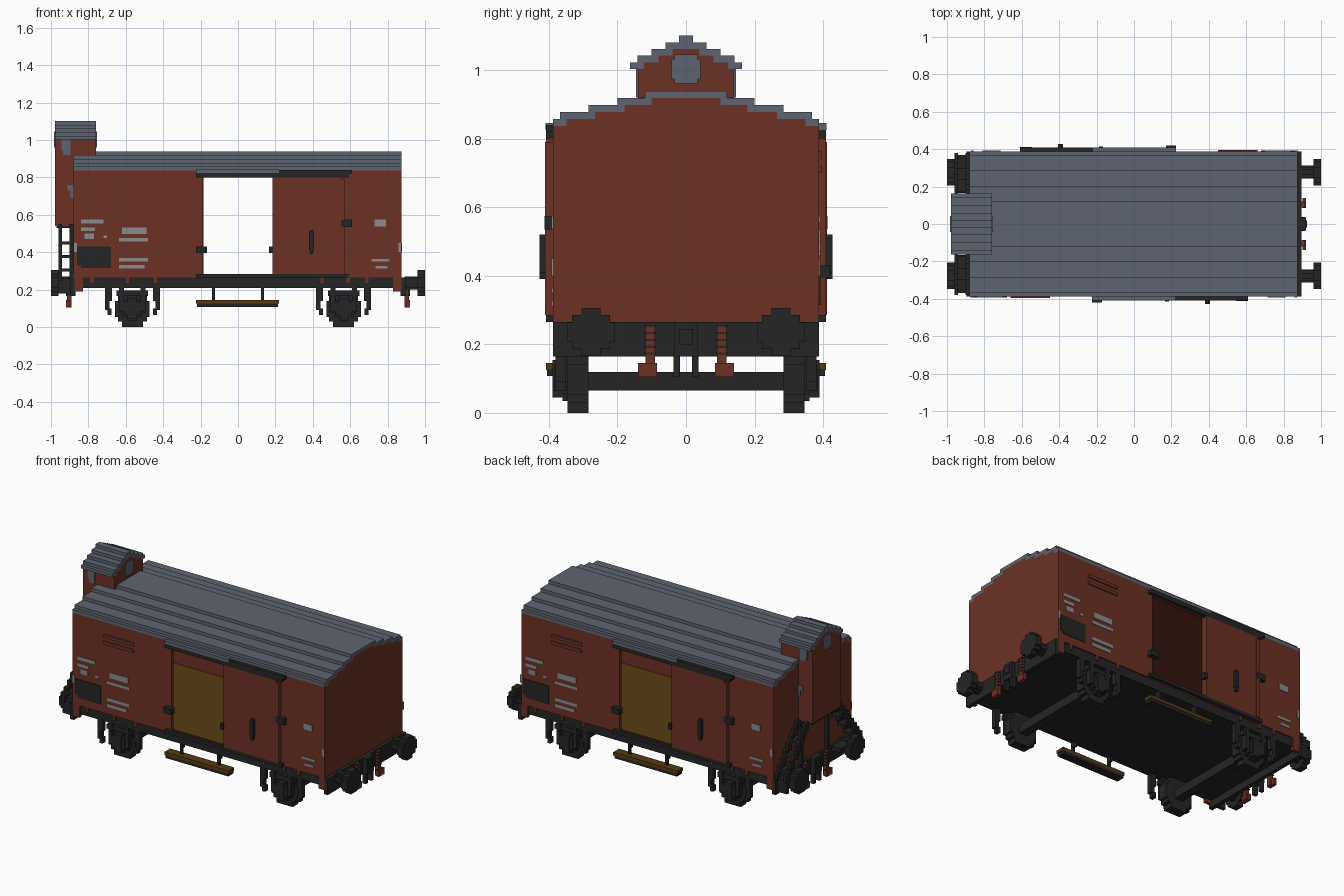
import bpy, bmesh

cube = bpy.data.objects.get("Cube")
if cube:
    bpy.data.objects.remove(cube, do_unlink=True)


def material(name, rgb):
    lin = [((c / 255 + 0.055) / 1.055) ** 2.4 for c in rgb] + [1.0]
    m = bpy.data.materials.new(name)
    m.use_nodes = True
    m.diffuse_color = lin
    m.node_tree.nodes["Principled BSDF"].inputs["Base Color"].default_value = lin
    return m


RED = material("oxide_red", (108, 49, 37))
GREY = material("slate_grey", (95, 100, 112))
BLACK = material("iron_black", (37, 37, 37))
WOOD = material("plank_brown", (86, 59, 18))
PALE = material("marking_grey", (140, 140, 140))

# Symmetry: sign pairs (x, y) for the copies of each box
ONE = [(1, 1)]
ROT = [(1, 1), (-1, -1)]
MX = [(1, 1), (-1, 1)]
MY = [(1, 1), (1, -1)]
MXY = [(1, 1), (-1, 1), (1, -1), (-1, -1)]


def part(name, mat, boxes, sym=ONE):
    """One object made of boxes (x0, x1, y0, y1, z0, z1) plus symmetric copies."""
    bm = bmesh.new()
    for x0, x1, y0, y1, z0, z1 in boxes:
        for sx, sy in sym:
            geo = bmesh.ops.create_cube(bm, size=1)
            for v in geo["verts"]:
                v.co = (sx * ((x0 + x1) / 2 + v.co.x * (x1 - x0)),
                        sy * ((y0 + y1) / 2 + v.co.y * (y1 - y0)),
                        (z0 + z1) / 2 + v.co.z * (z1 - z0))
    bmesh.ops.recalc_face_normals(bm, faces=bm.faces)
    me = bpy.data.meshes.new(name)
    bm.to_mesh(me)
    bm.free()
    me.materials.append(mat)
    ob = bpy.data.objects.new(name, me)
    bpy.context.collection.objects.link(ob)
    return ob


def disc(axis, a0, a1, c, z, r, steps=((1, .4), (.8, .7), (.4, 1))):
    """Blocky disc along an axis, from overlapping boxes."""
    out = []
    for w, h in steps:
        across = (c - w * r, c + w * r)
        along = (a0, a1)
        pair = along + across if axis == "x" else across + along
        out.append(pair + (z - h * r, z + h * r))
    return out


def stepped_roof(name, x0, x1, widths, z0, h):
    """Grey stair-stepped covering over a red core that fills the gables."""
    grey, red = [], []
    for i, w in enumerate(widths):
        z = z0 + i * h
        if i == len(widths) - 1:
            grey.append((x0, x1, -w, w, z, z + h))
        else:
            inner = widths[i + 1] - .02
            grey += [(x0, x1, inner, w, z, z + h), (x0, x1, -w, -inner, z, z + h)]
            if inner > .005:
                red.append((x0, x1, -inner, inner, z, z + h))
    part(name, GREY, grey)
    part(name + "_core", RED, red)


# Wagon body
X0, X1, W = -.88, .873, .388
part("end_walls", RED, [(X0, X0 + .02, -W, W, .265, .837), (X1 - .02, X1, -W, W, .265, .837)])
part("side_walls", RED, [
    (X0 + .02, -.19, -W, -W + .02, .265, .837),
    (.185, X1 - .02, -W, -W + .02, .265, .837),
    (-.19, .185, -W, -W + .02, .80, .837)])
part("side_walls_back", RED, [
    (X0 + .02, -.185, W - .02, W, .265, .837),
    (.19, X1 - .02, W - .02, W, .265, .837),
    (-.185, .19, W - .02, W, .80, .837)])
part("corner_feet", RED, [(.83, .873, .368, W, .19, .265)], MXY)
part("floor", WOOD, [(-.86, .853, -.368, .368, .265, .28)])
stepped_roof("roof", X0, X1, [W, .368, .285, .20, .12], .837, .0205)

# Sliding doors and their fittings
part("sliding_door", RED, [(.185, .555, -.408, -W, .285, .80)], ROT)
part("door_edge", RED, [(.545, .57, -.412, -W, .285, .79)], ROT)
part("door_handle", BLACK, [(.38, .405, -.428, -.408, .41, .51), (.385, .4, -.428, -.4, .39, .52)], ROT)
part("door_latches", BLACK, [
    (.55, .61, -.413, -W, .535, .575),
    (-.225, -.17, -.42, -W, .395, .43),
    (.165, .188, -.415, -W, .395, .43)], ROT)
part("door_rails", BLACK, [
    (-.225, .59, -.408, -W, .80, .825),
    (.22, .61, -.408, -W, .82, .84),
    (-.225, .59, -.408, -W, .265, .285)], ROT)
part("door_hood", GREY, [(-.225, .22, -.41, -W, .825, .845)], ROT)

# Side panels and plain marking patches
part("dark_panel", BLACK, [
    (-.86, -.68, -.392, -W, .33, .43), (-.84, -.68, -.392, -W, .315, .43)], ROT)
part("vent_slats", RED, [
    (-.66, -.45, -.396, -W, .70, .72), (-.66, -.45, -.396, -W, .742, .762)], ROT)
patches = [(-.84, -.72, .555, .575), (-.84, -.765, .513, .533), (-.82, -.77, .47, .50),
           (-.72, -.70, .475, .49), (-.62, -.49, .497, .532), (-.635, -.48, .457, .475),
           (-.635, -.48, .35, .37), (-.635, -.50, .312, .332), (.73, .79, .537, .575),
           (.715, .81, .35, .365), (.735, .80, .312, .326), (-.878, -.862, .40, .45),
           (.858, .871, .40, .45)]
part("marking_patches", PALE, [(a, b, -.392, -W, c, d) for a, b, c, d in patches], ROT)

# Underframe
part("underframe", BLACK, [(-.875, .87, -.38, .38, .21, .265)])
part("frame_brackets", RED, [(x, x + .018, -W, -.37, .235, .265)
                             for x in (-.79, -.6, -.45, .44, .58, .68)], ROT)
part("end_beams", BLACK, [(.87, .895, -W, W, .165, .265)], MX)

# Buffers, hooks and red hoses at both ends
part("buffer_shafts", BLACK, disc("x", .89, .965, .277, .236, .035), MXY)
part("buffer_plates", BLACK, disc("x", .96, 1.0, .277, .236, .07), MXY)
part("coupling_hooks", BLACK, [(.89, .92, -.035, .035, .165, .265),
                               (.92, .926, -.02, .02, .20, .245),
                               (.89, .915, .018, .037, .105, .17),
                               (.89, .915, -.037, -.018, .105, .17)], MX)
part("brake_hoses", RED, [(.89, .913, .09, .118, .105, .26),
                          (.90, .92, .085, .14, .105, .145)], MXY)
part("hose_rings", BLACK, [(.895, .915, .087, .121, z, z + .006)
                           for z in (.17, .19, .21, .23, .25)], MXY)

# Wheels, axles and axle guards
WX = .565
part("wheels", BLACK, disc("y", .285, .345, WX, .097, .097,
     ((.95, .45), (.8, .7), (.58, 1))), MXY)
part("wheel_hubs", BLACK, disc("y", .345, .36, WX, .1, .065), MXY)
part("axles", BLACK, [(WX - .028, WX + .028, -.29, .29, .065, .12)], MX)
part("axle_boxes", BLACK, [
    (WX - .045, WX + .045, .34, .385, .065, .135),
    (WX - .025, WX + .025, .34, .39, .045, .155),
    (WX - .085, WX + .085, .35, .375, .165, .195),
    (WX - .07, WX - .045, .345, .38, .08, .21),
    (WX + .045, WX + .07, .345, .38, .08, .21)], MXY)
part("spring_hangers", BLACK, [
    (WX + s * .135 - .012, WX + s * .135 + .012, .35, .38, .09, .215) for s in (-1, 1)] + [
    (WX + s * .12 - .01, WX + s * .12 + .01, .35, .38, .07 + .07, .215) for s in (-1, 1)] + [
    (WX + s * .122 - .011, WX + s * .122 + .011, .35, .38, .065, .10) for s in (-1, 1)], MXY)

# Foot boards under the doors
part("foot_boards", WOOD, [(-.225, .22, .352, .408, .125, .145)], MY)
part("foot_board_base", BLACK, [(-.22, .215, .352, .405, .107, .125)], MY)
part("foot_board_hangers", BLACK, [(.122, .138, .365, .381, .145, .21),
                                   (.122, .138, .35, .381, .18, .21)], MXY)

# Brake cabin on the end wall
CX0, CX1 = -.978, -.76
part("brake_cabin", RED, [(CX0, X0, -.14, .14, .54, .94), (CX0, CX1, -.14, .14, .92, 1.003)])
stepped_roof("cabin_roof", CX0, CX1, [.163, .142, .10, .06, .02], 1.003, .0195)
octagon = ((1, .7), (.8, 1))
part("cabin_end_windows", GREY, disc("x", CX1, CX1 + .006, 0, 1.003, .042, octagon)
     + disc("x", CX0 - .006, CX0, 0, 1.003, .042, octagon))
part("cabin_side_windows", GREY, [
    (-.945, -.895, .14, .146, .94, 1.003), (-.935, -.895, .14, .146, .92, .94),
    (-.912, -.88, .14, .146, .73, .76), (-.895, -.88, .14, .146, .69, .73)], MY)

# Ladders and platform below the cabin
N = 8
rails, treads = [], []
for i in range(N):
    y, z = .345 - i * .028, .25 + i * .0365
    for x in (-.96, -.90):
        rails.append((x, x + .02, y, y + .035, z, z + .045))
    if i in (1, 3, 5):
        treads.append((-.95, -.89, y - .03, y + .035, z + .01, z + .026))
part("ladder_rails", BLACK, rails, MY)
part("ladder_treads", BLACK, treads, MY)
part("ladder_platform", BLACK, [(-.96, -.88, .165, .37, .235, .262),
                                (-.96, -.88, .35, .37, .18, .25)], MY)
part("cabin_supports", BLACK, [(-.90, -.88, .12, .14, .25, .54),
                               (-.97, -.88, -.14, .14, .53, .545)], MY)
